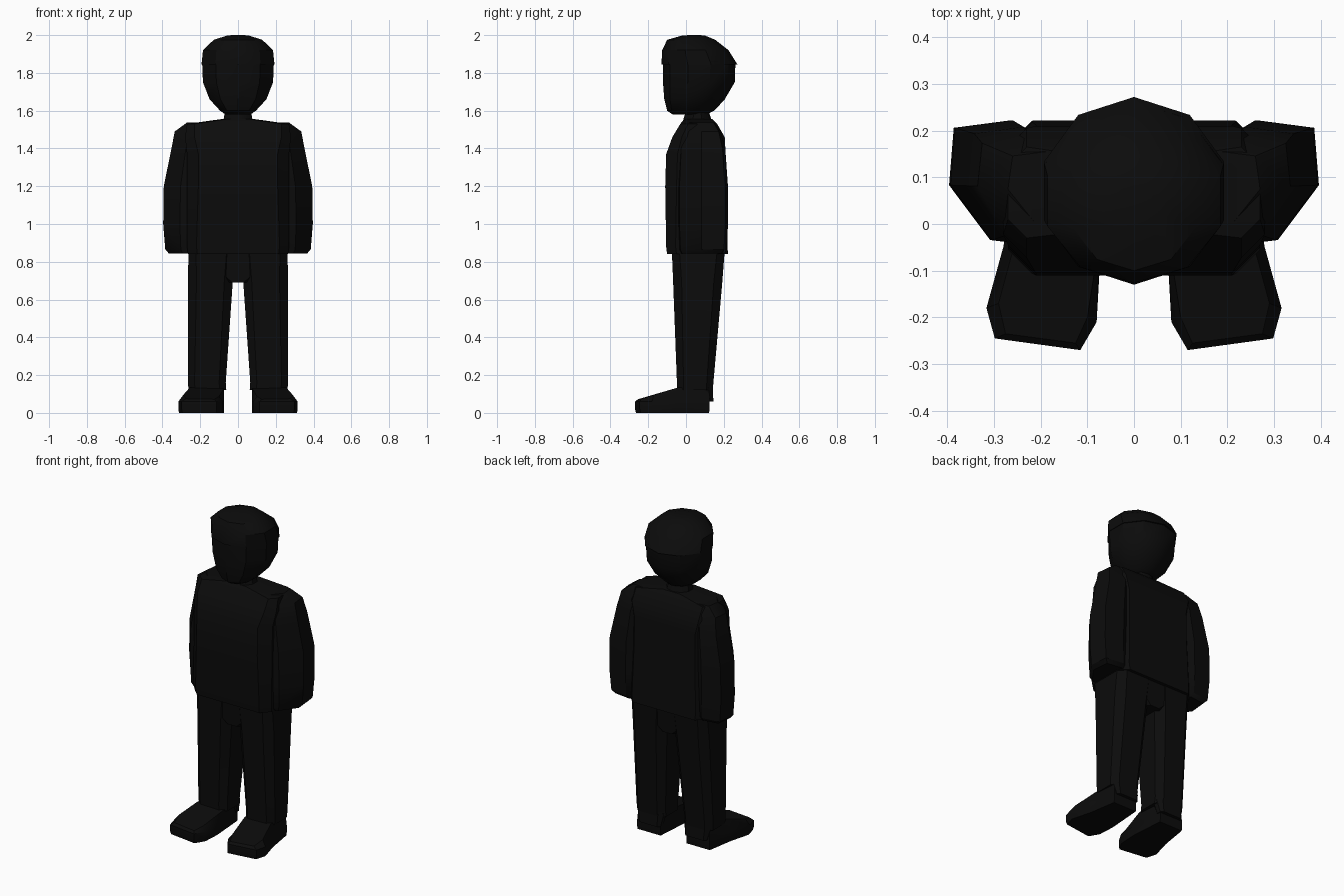
import bpy, bmesh, math

black = bpy.data.materials.new("near_black")
black.diffuse_color = (0.0035, 0.0035, 0.0035, 1)


def loft(name, rings):
    """Skin a stack of equal-length point rings and cap both ends."""
    bm = bmesh.new()
    rows = [[bm.verts.new(p) for p in ring] for ring in rings]
    n = len(rows[0])
    for a, b in zip(rows, rows[1:]):
        for i in range(n):
            j = (i + 1) % n
            bm.faces.new((a[i], a[j], b[j], b[i]))
    bm.faces.new(rows[0][::-1])
    bm.faces.new(rows[-1])
    bmesh.ops.recalc_face_normals(bm, faces=bm.faces)
    me = bpy.data.meshes.new(name)
    bm.to_mesh(me)
    bm.free()
    me.materials.append(black)
    ob = bpy.data.objects.new(name, me)
    bpy.context.collection.objects.link(ob)
    bpy.ops.object.select_all(action='DESELECT')
    ob.select_set(True)
    bpy.context.view_layer.objects.active = ob
    bpy.ops.object.shade_smooth_by_angle(angle=math.radians(35))
    return ob


def box_ring(z, x0, x1, y0, y1, c):
    """Rectangle with chamfered corners."""
    return [(x0 + c, y0, z), (x1 - c, y0, z), (x1, y0 + c, z), (x1, y1 - c, z),
            (x1 - c, y1, z), (x0 + c, y1, z), (x0, y1 - c, z), (x0, y0 + c, z)]


def round_ring(z, r, y0, y1, n=10):
    """Oval with one corner pointing straight ahead."""
    cy, ry = (y0 + y1) / 2, (y1 - y0) / 2
    return [(r * math.sin(math.tau * i / n), cy - ry * math.cos(math.tau * i / n), z)
            for i in range(n)]


# Head below the cap edge
loft("head", [round_ring(*r) for r in [
    (1.58, 0.07, -0.07, 0.11), (1.60, 0.10, -0.10, 0.15), (1.66, 0.158, -0.115, 0.205),
    (1.75, 0.195, -0.122, 0.258), (1.86, 0.200, -0.122, 0.262)]])

# Cap with a slight overhang
loft("cap", [round_ring(*r) for r in [
    (1.845, 0.203, -0.13, 0.272), (1.92, 0.195, -0.126, 0.225),
    (1.975, 0.135, -0.10, 0.155), (1.998, 0.06, -0.02, 0.10), (2.0, 0.03, 0.02, 0.07)]])

# Neck
loft("neck", [round_ring(1.50, 0.09, -0.03, 0.15), round_ring(1.60, 0.072, 0.0, 0.12)])

# Jacket body
loft("jacket", [box_ring(*r) for r in [
    (0.84, -0.265, 0.265, -0.10, 0.222, 0.05), (0.88, -0.27, 0.27, -0.105, 0.22, 0.05),
    (1.20, -0.27, 0.27, -0.11, 0.212, 0.06), (1.37, -0.27, 0.27, -0.105, 0.21, 0.06),
    (1.46, -0.28, 0.28, -0.072, 0.205, 0.05), (1.53, -0.27, 0.27, -0.03, 0.165, 0.04),
    (1.555, -0.09, 0.09, -0.01, 0.14, 0.03)]])


def arm_ring(z, xi, xo, y0, y1):
    """Sleeve section, slanted at its outer front."""
    w, d = xo - xi, y1 - y0
    return [(xi, y0, z), (xi + 0.5 * w, y0 + 0.04 * d, z), (xo, y0 + 0.48 * d, z),
            (xo - 0.01, y1 - 0.06 * d, z), (xi + 0.25 * w, y1, z), (xi, y1 - 0.1 * d, z)]


def foot_ring(z, heel, toe, grow):
    """Shoe section that flares outward at the toe."""
    return [(0.09, heel, z), (0.075 - grow * 0.3, -0.10, z), (0.08, toe + 0.06, z),
            (0.115, toe, z), (0.298 - grow, toe + 0.025, z), (0.316 - grow, toe + 0.09, z),
            (0.28 - grow * 0.5, -0.05, z), (0.25, heel, z)]


def flip(rings, s):
    return [[(s * x, y, z) for x, y, z in ring] for ring in rings]


for side, s in (("left", 1), ("right", -1)):
    # Sleeve, wide at the elbow and hand
    loft(side + "_arm", flip([arm_ring(*r) for r in [
        (0.843, 0.22, 0.365, -0.03, 0.20), (0.865, 0.22, 0.385, -0.04, 0.217),
        (1.00, 0.22, 0.396, -0.045, 0.222), (1.20, 0.215, 0.393, -0.045, 0.222),
        (1.40, 0.20, 0.352, -0.035, 0.208), (1.49, 0.18, 0.335, -0.015, 0.185),
        (1.537, 0.16, 0.27, 0.0, 0.155)]], s))

    # Trouser leg
    loft(side + "_leg", flip([box_ring(*r) for r in [
        (0.12, 0.062, 0.262, -0.047, 0.142, 0.035), (0.16, 0.065, 0.265, -0.048, 0.145, 0.035),
        (0.69, 0.028, 0.265, -0.068, 0.192, 0.045), (0.86, 0.02, 0.262, -0.075, 0.205, 0.04)]], s))

    # Hanging trouser cuff at the heel
    loft(side + "_cuff", flip([box_ring(0.06, 0.085, 0.235, 0.09, 0.145, 0.015),
                               box_ring(0.14, 0.07, 0.255, 0.06, 0.142, 0.025)], s))

    # Shoe, with the upper sloping from ankle to toe
    top = [(0.09, 0.12, 0.13), (0.075, -0.04, 0.13), (0.10, -0.20, 0.088),
           (0.125, -0.255, 0.072), (0.275, -0.235, 0.075), (0.29, -0.17, 0.095),
           (0.255, -0.04, 0.135), (0.245, 0.12, 0.13)]
    loft(side + "_shoe", flip([foot_ring(0.0, 0.122, -0.265, 0.004),
                               foot_ring(0.02, 0.125, -0.27, 0.0),
                               foot_ring(0.06, 0.125, -0.27, 0.0), top], s))

# Hips joining the legs under the jacket
loft("hips", [box_ring(0.69, -0.05, 0.05, -0.06, 0.185, 0.02),
              box_ring(0.86, -0.25, 0.25, -0.073, 0.203, 0.03)])
